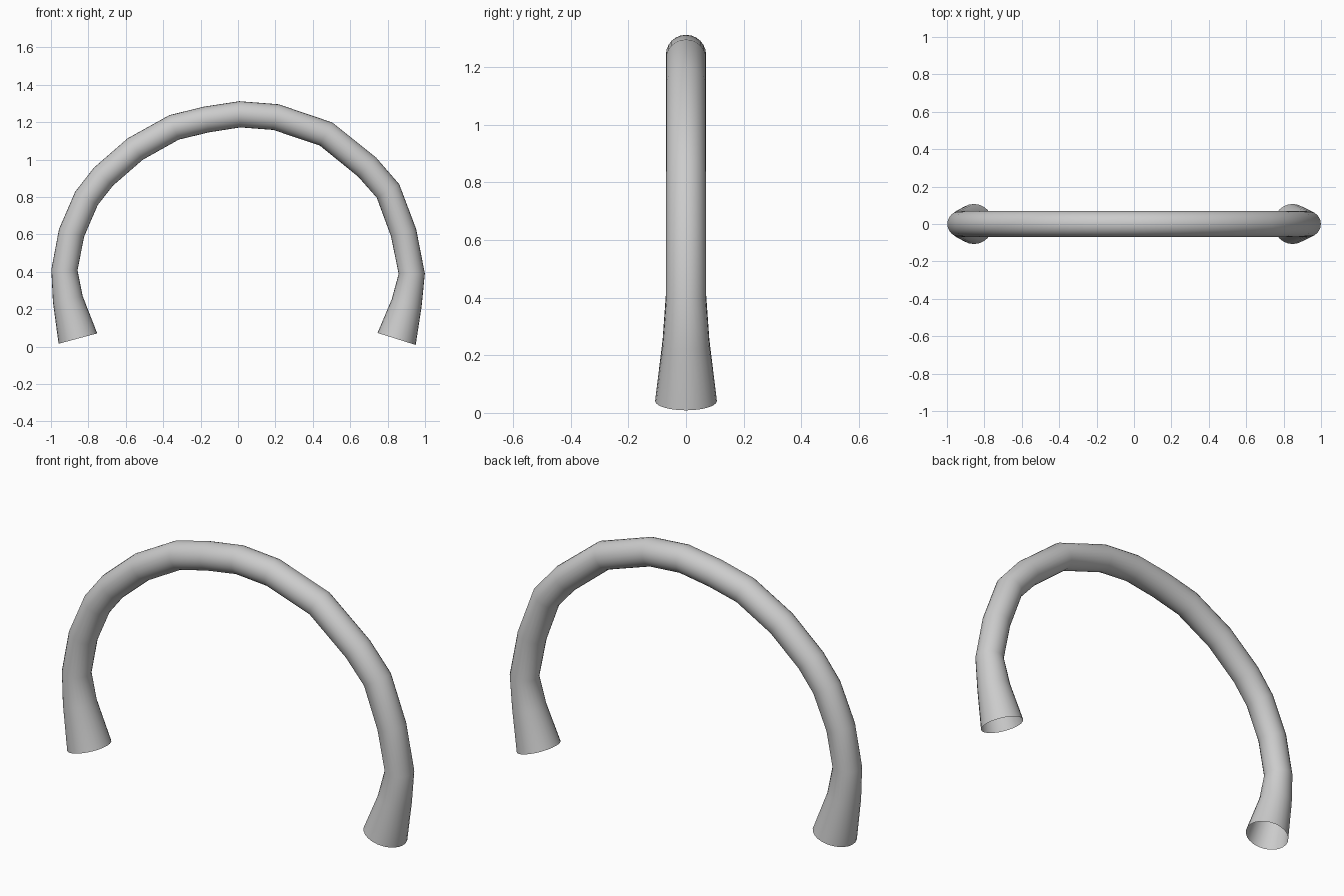
import bpy
import bmesh
from math import cos, sin, tau
from mathutils import Vector

SIDES = 24
cube = bpy.data.objects.get("Cube")
if cube:
    bpy.data.objects.remove(cube, do_unlink=True)

# Centre line of the arch: x, z, radius
path = [
    (-0.856, 0.043, 0.107), (-0.910, 0.255, 0.081), (-0.928, 0.410, 0.070),
    (-0.890, 0.608, 0.070), (-0.810, 0.793, 0.070), (-0.720, 0.908, 0.070),
    (-0.550, 1.056, 0.070), (-0.342, 1.172, 0.070), (-0.170, 1.214, 0.070),
    (0.010, 1.242, 0.070), (0.203, 1.227, 0.070), (0.470, 1.137, 0.070),
    (0.690, 0.960, 0.070), (0.802, 0.832, 0.070), (0.885, 0.610, 0.070),
    (0.929, 0.390, 0.070), (0.902, 0.235, 0.082), (0.848, 0.041, 0.107),
]
points = [Vector((x, 0, z)) for x, z, r in path]

# Grey material
mat = bpy.data.materials.new("light_grey")
mat.use_nodes = True
grey = (0.6, 0.6, 0.6, 1)
mat.diffuse_color = grey
mat.node_tree.nodes["Principled BSDF"].inputs["Base Color"].default_value = grey

# Open tube swept along the centre line
bm = bmesh.new()
rings = []
last = len(points) - 1
for i, p in enumerate(points):
    before = (p - points[max(i - 1, 0)]).normalized()
    after = (points[min(i + 1, last)] - p).normalized()
    t = (before + after).normalized()
    # The mouths are tilted inwards
    if i == 0:
        t = Vector((-0.26, 0, 0.966))
    elif i == last:
        t = Vector((-0.3, 0, -0.954))
    out = Vector((-t.z, 0, t.x))
    side = Vector((0, 1, 0))
    r = path[i][2]
    rings.append([bm.verts.new(p + r * (out * cos(k * tau / SIDES) + side * sin(k * tau / SIDES)))
                  for k in range(SIDES)])
for a, b in zip(rings, rings[1:]):
    for k in range(SIDES):
        n = (k + 1) % SIDES
        bm.faces.new((a[k], a[n], b[n], b[k]))
bmesh.ops.recalc_face_normals(bm, faces=bm.faces)
# Make sure the open tube faces outwards
bm.normal_update()
f = bm.faces[0]
if f.normal.dot(f.calc_center_median() - (points[0] + points[1]) / 2) < 0:
    bmesh.ops.reverse_faces(bm, faces=bm.faces)
mesh = bpy.data.meshes.new("arched_tube")
bm.to_mesh(mesh)
bm.free()
mesh.materials.append(mat)
mesh.shade_smooth()
tube = bpy.data.objects.new("arched_tube", mesh)
bpy.context.collection.objects.link(tube)
